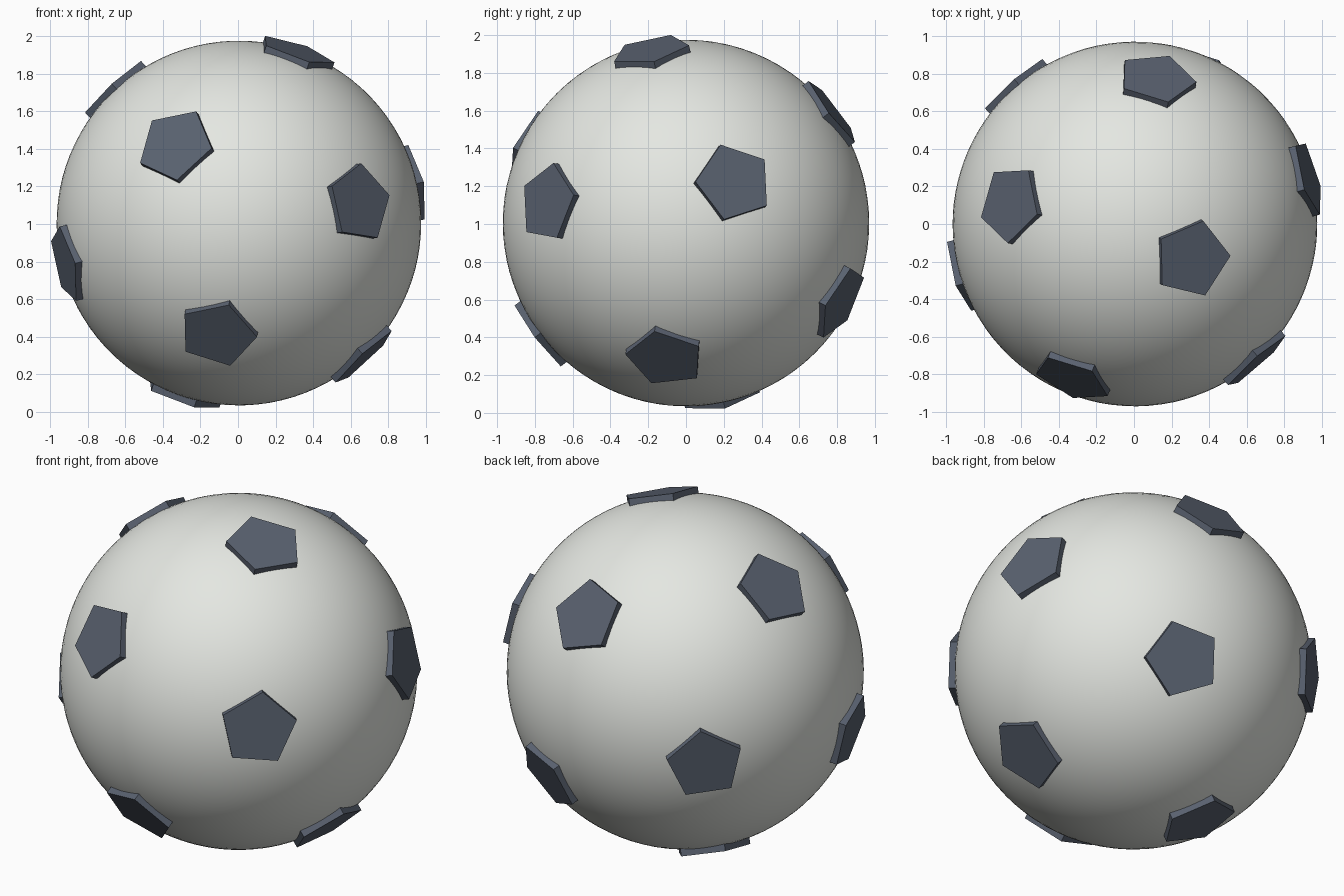
import bpy, math
from mathutils import Matrix, Vector

if "Cube" in bpy.data.objects:
    bpy.data.objects.remove(bpy.data.objects["Cube"])

CENTRE = Vector((0.005, 0.0, 1.005))
BALL_RADIUS = 0.97
PATCH_RADIUS = 0.213
PATCH_TOP, PATCH_BOTTOM = 0.986, 0.92


def material(name, colour):
    mat = bpy.data.materials.new(name)
    mat.use_nodes = True
    mat.diffuse_color = (*colour, 1)
    mat.node_tree.nodes["Principled BSDF"].inputs["Base Color"].default_value = (*colour, 1)
    return mat


white = material("warm_white", (0.78, 0.80, 0.76))
slate = material("dark_slate", (0.10, 0.12, 0.16))

# Tilted frame of the ball: pole, and the direction of the first ring patch
pole = Vector((0.31, -0.19, 0.93)).normalized()
side = Vector((0.90, 0.38, -0.20))
side = (side - side.project(pole)).normalized()
third = pole.cross(side)


def frame(x_axis, z_axis):
    """Rotation matrix with the given z axis and x axis made square to it."""
    x = (x_axis - x_axis.project(z_axis)).normalized()
    return Matrix((x, z_axis.cross(x), z_axis)).transposed().to_4x4()


# Smooth ball
bpy.ops.mesh.primitive_uv_sphere_add(segments=96, ring_count=48, radius=BALL_RADIUS)
ball = bpy.context.object
ball.name = "ball"
ball.matrix_world = Matrix.Translation(CENTRE) @ frame(side, pole)
ball.data.materials.append(white)
bpy.ops.object.shade_smooth()


# Flat five-sided plates, one corner pointing along "up"
def patch(name, normal, up):
    bpy.ops.mesh.primitive_cylinder_add(
        vertices=5, radius=PATCH_RADIUS, depth=PATCH_TOP - PATCH_BOTTOM)
    obj = bpy.context.object
    obj.name = name
    middle = CENTRE + normal * (PATCH_TOP + PATCH_BOTTOM) / 2
    # The primitive has its first corner on +y
    corner_turn = Matrix.Rotation(-math.pi / 2, 4, "Z")
    obj.matrix_world = Matrix.Translation(middle) @ frame(up, normal) @ corner_turn
    obj.data.materials.append(slate)


# Two polar patches
patch("patch_pole_upper", pole, -third)
patch("patch_pole_lower", -pole, -third)

# Two rings of five, the lower one opposite the upper
for i in range(5):
    a = i * math.tau / 5
    around = side * math.cos(a) + third * math.sin(a)
    normal = (pole + 2 * around).normalized()
    patch(f"patch_upper_{i + 1}", normal, pole)
    patch(f"patch_lower_{i + 1}", -normal, pole)
